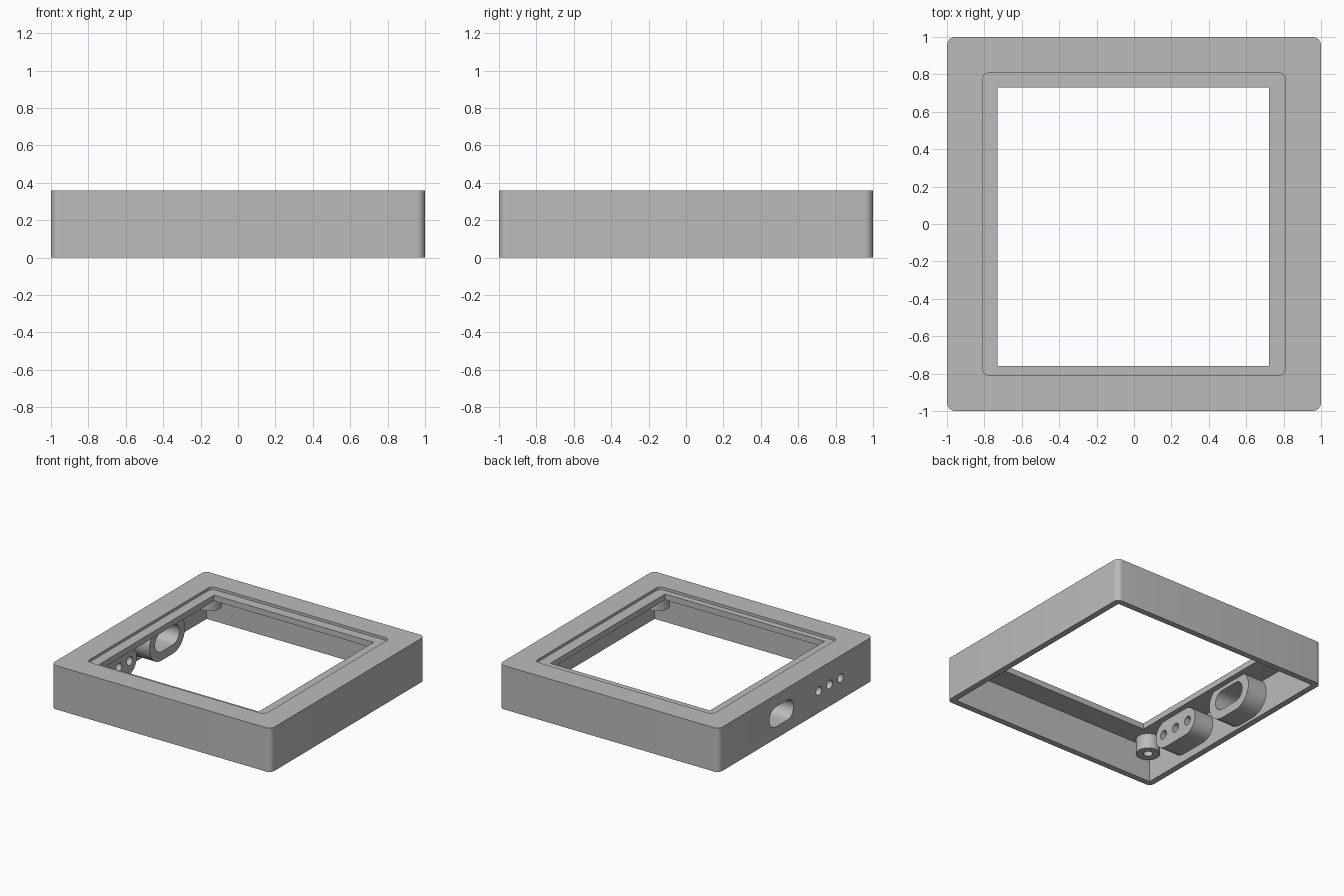
import bpy
import bmesh
from math import cos, sin, pi

if "Cube" in bpy.data.objects:
    bpy.data.objects.remove(bpy.data.objects["Cube"], do_unlink=True)

gray = bpy.data.materials.new("plain gray")
gray.use_nodes = True
gray.diffuse_color = (0.5, 0.5, 0.5, 1)
gray.node_tree.nodes["Principled BSDF"].inputs["Base Color"].default_value = (0.5, 0.5, 0.5, 1)


def rounded(cu, cv, hu, hv, r, steps=8):
    """Outline of a rounded rectangle; also gives slots and circles."""
    pts = []
    for k, (su, sv) in enumerate([(1, 1), (-1, 1), (-1, -1), (1, -1)]):
        for i in range(steps + 1):
            a = (k + i / steps) * pi / 2
            pts.append((cu + su * (hu - r) + r * cos(a), cv + sv * (hv - r) + r * sin(a)))
    return pts


def loft(name, rings, along_x=False, closed=False):
    """Skin a list of (outline, level); cap the ends or join last to first."""
    bm = bmesh.new()
    loops = []
    for outline, level in rings:
        loops.append([bm.verts.new((level, u, v) if along_x else (u, v, level))
                      for u, v in outline])
    pairs = list(zip(loops, loops[1:]))
    if closed:
        pairs.append((loops[-1], loops[0]))
    else:
        bm.faces.new(loops[0])
        bm.faces.new(loops[-1])
    for a, b in pairs:
        for i in range(len(a)):
            j = (i + 1) % len(a)
            bm.faces.new((a[i], a[j], b[j], b[i]))
    bmesh.ops.remove_doubles(bm, verts=bm.verts, dist=0.0001)
    bmesh.ops.recalc_face_normals(bm, faces=bm.faces)
    mesh = bpy.data.meshes.new(name)
    bm.to_mesh(mesh)
    bm.free()
    mesh.materials.append(gray)
    obj = bpy.data.objects.new(name, mesh)
    bpy.context.collection.objects.link(obj)
    return obj


def select(obj):
    bpy.ops.object.select_all(action='DESELECT')
    obj.select_set(True)
    bpy.context.view_layer.objects.active = obj


def cut(obj, cutters):
    select(obj)
    for cutter in cutters:
        mod = obj.modifiers.new("cut", 'BOOLEAN')
        mod.operation = 'DIFFERENCE'
        mod.solver = 'EXACT'
        mod.object = cutter
        bpy.ops.object.modifier_apply(modifier=mod.name)


def bar(name, outline, start, end, along_x=False):
    return loft(name, [(outline, start), (outline, end)], along_x)


# Frame: thin walls, top plate, shallow recess and window
HEIGHT, LIP, PLATE = 0.36, 0.338, 0.29
outer = rounded(0, 0, 1, 1, 0.045)
recess = rounded(0, 0, 0.81, 0.81, 0.04)
window = rounded(-0.004, -0.014, 0.725, 0.745, 0)
cavity = rounded(0, 0, 0.95, 0.95, 0)
frame = loft("frame", [(outer, 0), (outer, HEIGHT), (recess, HEIGHT), (recess, LIP),
                       (window, LIP), (window, PLATE), (cavity, PLATE), (cavity, 0)],
             closed=True)

# Bosses inside the side wall, around the port and the three small holes
MID, INNER = 0.178, -0.775
port_y, hole_y, pitch = 0.188, -0.438, 0.14
port_boss = bar("port_boss", rounded(port_y, MID, 0.23, 0.155, 0.155), -0.97, INNER, True)
hole_boss = bar("hole_boss", rounded(hole_y, MID, 0.23, 0.115, 0.115), -0.97, INNER, True)

# Openings through the wall and bosses
port_cut = bar("port_cutter", rounded(port_y, MID, 0.157, 0.082, 0.082), -1.1, -0.7, True)
hole_cuts = [bar("hole_cutter", rounded(hole_y + k * pitch, MID, 0.036, 0.036, 0.036),
                 -1.1, -0.7, True) for k in (-1, 0, 1)]
cut(frame, [port_cut] + hole_cuts)
cut(port_boss, [port_cut])
cut(hole_boss, hole_cuts)
parts = [frame, port_boss, hole_boss]
helpers = [port_cut] + hole_cuts

# Screw posts hanging from the plate in the four corners
for depth, y in (("front", -0.857), ("back", 0.857)):
    for side, x in (("right", -0.857), ("left", 0.857)):
        post = bar(f"screw_post_{depth}_{side}", rounded(x, y, 0.09, 0.09, 0.09), 0.165, 0.3)
        drill = bar("post_cutter", rounded(x, y, 0.035, 0.035, 0.035), 0.1, 0.27)
        cut(post, [drill])
        parts.append(post)
        helpers.append(drill)

for helper in helpers:
    bpy.data.objects.remove(helper, do_unlink=True)

for part in parts:
    select(part)
    bpy.ops.object.shade_smooth_by_angle(angle=pi / 6)
